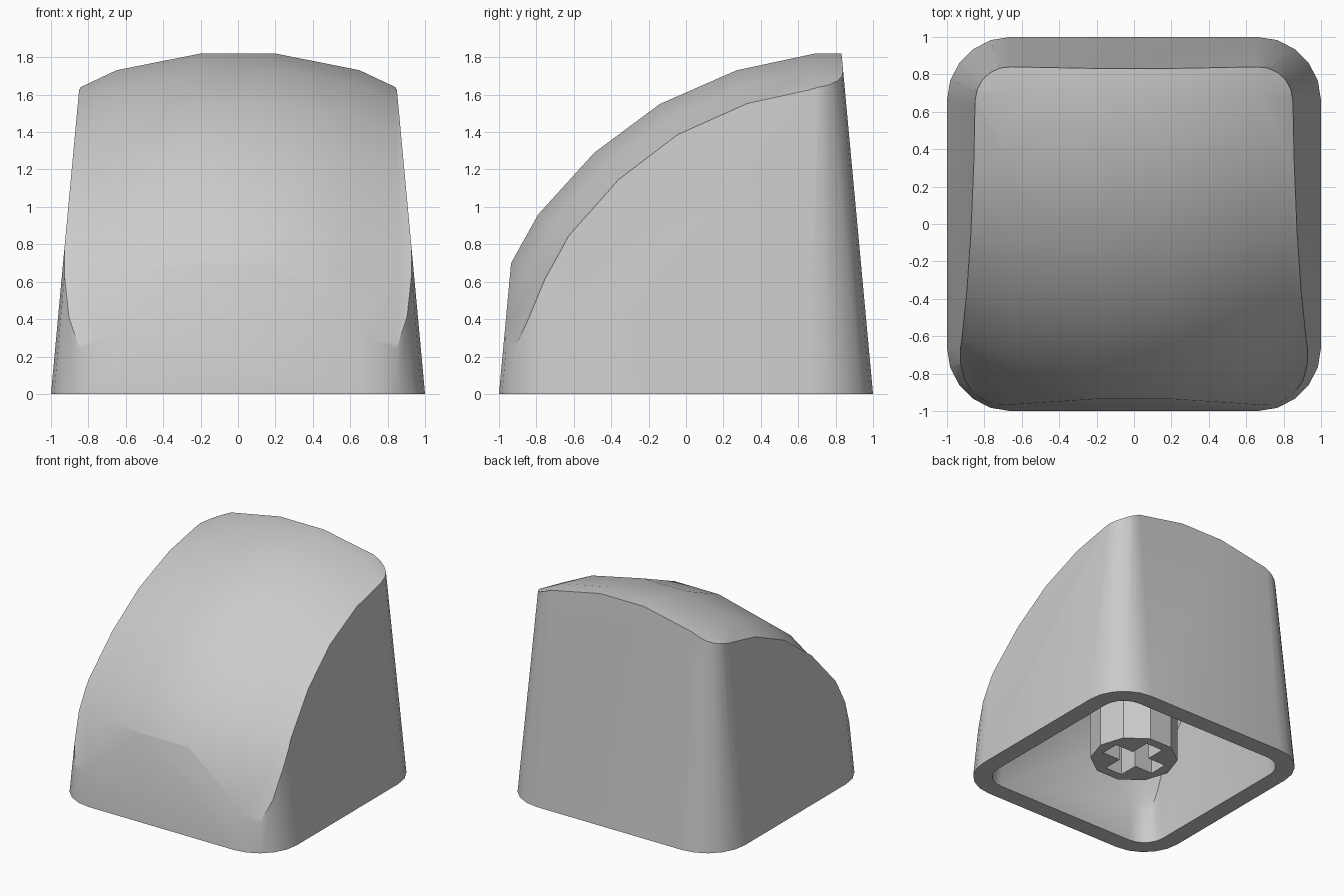
import bpy, bmesh
from math import cos, sin, pi, radians
from mathutils import Vector

old = bpy.data.objects.get("Cube")
if old:
    bpy.data.objects.remove(old, do_unlink=True)

grey = bpy.data.materials.new("light_grey_plastic")
grey.use_nodes = True
grey.diffuse_color = (0.6, 0.6, 0.6, 1)
grey.node_tree.nodes["Principled BSDF"].inputs["Base Color"].default_value = (0.6, 0.6, 0.6, 1)

TAPER = 0.0925      # inward lean of the walls per unit of height
CORE = 0.66         # centre of the corner rounding
WALL = 0.15

# Ridge line of the top, front to back, as (y, z)
RIDGE = [Vector(p) for p in [(-1.25, -0.2), (-1.08, 0.33), (-0.935, 0.7), (-0.79, 0.96),
                             (-0.49, 1.29), (-0.14, 1.55), (0.27, 1.73), (0.69, 1.82),
                             (0.83, 1.82), (1.3, 1.82)]]
# Crosswise curves of the top and of the hollow's ceiling, as (x, drop below the ridge)
TOP_CURVE = [(0.2, 0.0), (0.65, 0.09), (0.85, 0.185), (0.95, 0.205), (1.1, 0.24)]
CEILING_CURVE = [(0.17, 0.0), (0.55, 0.085), (0.72, 0.17), (0.85, 0.24), (1.0, 0.3)]


def loft(name, rings):
    """Closed solid through a list of equal-length rings."""
    bm = bmesh.new()
    loops = [[bm.verts.new(p) for p in ring] for ring in rings]
    n = len(loops[0])
    for a, b in zip(loops, loops[1:]):
        for i in range(n):
            j = (i + 1) % n
            bm.faces.new((a[i], a[j], b[j], b[i]))
    bm.faces.new(loops[0])
    bm.faces.new(loops[-1])
    bmesh.ops.recalc_face_normals(bm, faces=bm.faces)
    mesh = bpy.data.meshes.new(name)
    bm.to_mesh(mesh)
    bm.free()
    mesh.materials.append(grey)
    obj = bpy.data.objects.new(name, mesh)
    bpy.context.collection.objects.link(obj)
    return obj


def rounded_ring(z, inset, steps=5):
    """Rounded square whose corner radius shrinks with height."""
    r = 1 - CORE - inset - TAPER * z
    ring = []
    for k, (sx, sy) in enumerate([(1, 1), (-1, 1), (-1, -1), (1, -1)]):
        for s in range(steps + 1):
            a = (k + s / steps) * pi / 2
            ring.append((sx * CORE + r * cos(a), sy * CORE + r * sin(a), z))
    return ring


def dome_volume(half, low, high):
    """Everything below the curved top, moved inward by low at the foot and high at the top."""
    cross = [(-x, d) for x, d in reversed(half)] + half
    rings = []
    for i, p in enumerate(RIDGE):
        before = (p - RIDGE[i - 1]).normalized() if i else Vector((0, 0))
        after = (RIDGE[i + 1] - p).normalized() if i < len(RIDGE) - 1 else Vector((0, 0))
        t = (before + after).normalized()
        normal = Vector((-t.y, t.x))
        offset = low + (high - low) * min(1, max(0, p.y / 1.2))
        ring = []
        for x, drop in cross:
            q = p - normal * (drop + offset)
            ring.append((x, q.x, q.y))
        y_end = ring[-1][1]
        ring += [(cross[-1][0], y_end, -1), (cross[0][0], y_end, -1)]
        rings.append(ring)
    return loft("dome_cutter", rings)


def box(name, hx, hy, z0, z1):
    return loft(name, [[(-hx, -hy, z), (hx, -hy, z), (hx, hy, z), (-hx, hy, z)]
                       for z in (z0, z1)])


def cut(target, tool, operation):
    mod = target.modifiers.new("cut", 'BOOLEAN')
    mod.operation = operation
    mod.solver = 'EXACT'
    mod.object = tool
    bpy.context.view_layer.update()
    bpy.context.view_layer.objects.active = target
    bpy.ops.object.modifier_apply(modifier=mod.name)
    bpy.data.objects.remove(tool, do_unlink=True)


def smooth(obj, angle):
    bpy.ops.object.select_all(action='DESELECT')
    obj.select_set(True)
    bpy.context.view_layer.objects.active = obj
    bpy.ops.object.shade_smooth_by_angle(angle=radians(angle))


# Hollow cap shell: tapered walls trimmed by the curved top, thicker towards the top
shell = loft("cap_shell", [rounded_ring(0, 0), rounded_ring(2, 0)])
cut(shell, dome_volume(TOP_CURVE, 0, 0), 'INTERSECT')
cavity = loft("cavity_cutter", [rounded_ring(-0.1, WALL), rounded_ring(1.95, WALL)])
cut(cavity, dome_volume(CEILING_CURVE, 0.06, 0.2), 'INTERSECT')
cut(shell, cavity, 'DIFFERENCE')
smooth(shell, 32)

# Ten-sided stem reaching up into the top, with a cross-shaped socket
stem = loft("stem", [[(0.345 * cos(k * pi / 5), 0.345 * sin(k * pi / 5), z) for k in range(10)]
                     for z in (0.115, 1.8)])
cut(stem, dome_volume(CEILING_CURVE, 0.05, 0.17), 'INTERSECT')
for hx, hy in ((0.25, 0.08), (0.08, 0.25)):
    cut(stem, box("socket_cutter", hx, hy, 0, 0.8), 'DIFFERENCE')
smooth(stem, 20)
